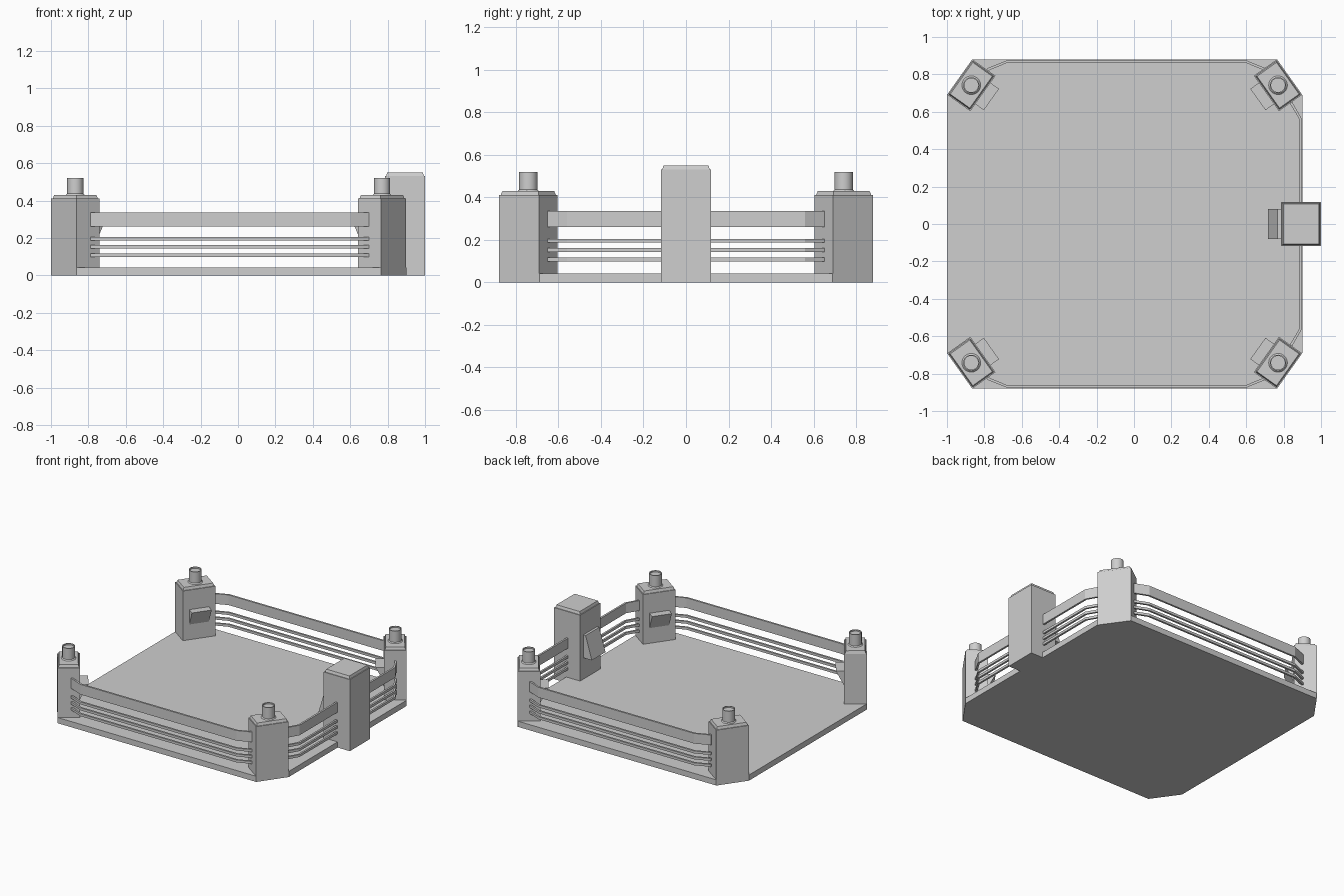
import bpy, bmesh, math
from mathutils import Matrix, Vector

if "Cube" in bpy.data.objects:
    bpy.data.objects.remove(bpy.data.objects["Cube"], do_unlink=True)

grey = bpy.data.materials.new("light_grey")
grey.use_nodes = True
grey.diffuse_color = (0.62, 0.62, 0.62, 1)
grey.node_tree.nodes["Principled BSDF"].inputs["Base Color"].default_value = (0.62, 0.62, 0.62, 1)

MID_X = -0.05  # centre of the floor


def finish(name, bm, matrix=Matrix()):
    bm.transform(matrix)
    bmesh.ops.recalc_face_normals(bm, faces=bm.faces[:])
    mesh = bpy.data.meshes.new(name)
    bm.to_mesh(mesh)
    bm.free()
    mesh.materials.append(grey)
    obj = bpy.data.objects.new(name, mesh)
    bpy.context.collection.objects.link(obj)
    return obj


def loft(bm, lower, upper):
    """Closed solid between two matching loops of points."""
    a = [bm.verts.new(p) for p in lower]
    b = [bm.verts.new(p) for p in upper]
    bm.faces.new(a)
    bm.faces.new(b)
    for i in range(len(a)):
        j = (i + 1) % len(a)
        bm.faces.new((a[i], a[j], b[j], b[i]))


def rect(hx, hy, z):
    return [(-hx, -hy, z), (hx, -hy, z), (hx, hy, z), (-hx, hy, z)]


def pillar(name, hx, hy, top, matrix):
    """Box with a thin bevelled cap."""
    bm = bmesh.new()
    loft(bm, rect(hx, hy, 0), rect(hx, hy, top))
    loft(bm, rect(hx - 0.006, hy - 0.006, top), rect(hx - 0.012, hy - 0.012, top + 0.02))
    return finish(name, bm, matrix)


def console(name, profile, half_width, matrix):
    """Wedge with an x-z profile, extruded sideways."""
    bm = bmesh.new()
    loft(bm, [(x, -half_width, z) for x, z in profile], [(x, half_width, z) for x, z in profile])
    return finish(name, bm, matrix)


def rail(name, path, z0, z1, thick=0.014):
    """Flat strip that follows an open path in plan."""
    pts = [Vector(p) for p in path]
    bm = bmesh.new()
    rings = []
    for i, p in enumerate(pts):
        d = (pts[min(i + 1, len(pts) - 1)] - pts[max(i - 1, 0)]).normalized()
        n = Vector((-d.y, d.x)) * thick / 2
        rings.append([bm.verts.new((q.x, q.y, z))
                      for q, z in ((p - n, z0), (p + n, z0), (p + n, z1), (p - n, z1))])
    for a, b in zip(rings, rings[1:]):
        for i in range(4):
            j = (i + 1) % 4
            bm.faces.new((a[i], a[j], b[j], b[i]))
    bm.faces.new(rings[0])
    bm.faces.new(rings[-1])
    return finish(name, bm)


# Floor slab with clipped corners
outline = [(0.95, -0.69), (0.95, 0.69), (0.815, 0.88), (-0.815, 0.88),
           (-0.95, 0.69), (-0.95, -0.69), (-0.815, -0.88), (0.815, -0.88)]
bm = bmesh.new()
loft(bm, [(x + MID_X, y, 0) for x, y in outline], [(x + MID_X, y, 0.042) for x, y in outline])
finish("floor", bm)

# Corner posts, each with a round stub and a console facing inward
stub_profile = [(0.05, 0.43), (0.043, 0.437), (0.043, 0.52), (0.037, 0.52), (0.037, 0.51), (0, 0.51)]
for sx, side in ((-1, "right"), (1, "left")):
    for sy, end in ((-1, "front"), (1, "back")):
        label = f"{end}_{side}"
        place = (Matrix.Translation((MID_X + sx * 0.82, sy * 0.742, 0))
                 @ Matrix.Rotation(math.atan2(-sy * 0.58, -sx * 0.815), 4, 'Z'))
        pillar(label + "_post", 0.076, 0.116, 0.41, place)
        console(label + "_console", [(0.07, 0.265), (0.132, 0.265), (0.076, 0.155), (0.07, 0.155)],
                0.07, place)
        bm = bmesh.new()
        verts = [bm.verts.new((r, 0, z)) for r, z in stub_profile]
        edges = [bm.edges.new(pair) for pair in zip(verts, verts[1:])]
        bmesh.ops.spin(bm, geom=verts + edges, cent=(0, 0, 0), axis=(0, 0, 1),
                       angle=math.tau, steps=32)
        bmesh.ops.remove_doubles(bm, verts=bm.verts[:], dist=0.0001)
        stub = finish(label + "_stub", bm, place)
        bpy.ops.object.select_all(action='DESELECT')
        stub.select_set(True)
        bpy.context.view_layer.objects.active = stub
        bpy.ops.object.shade_smooth_by_angle(angle=math.radians(35))

# Tall tower in the middle of the railed side
tower_place = Matrix.Translation((0.893, 0, 0))
pillar("tower", 0.107, 0.118, 0.53, tower_place)
console("tower_console", [(-0.1, 0.37), (-0.125, 0.37), (-0.177, 0.2), (-0.1, 0.2)], 0.08, tower_place)

# Rails on three sides: one broad band over three thin bars
paths = {
    "front": [(-0.785, -0.825), (-0.68, -0.868), (0.6, -0.868), (0.705, -0.825)],
    "back": [(-0.785, 0.825), (-0.68, 0.868), (0.6, 0.868), (0.705, 0.825)],
    "left": [(0.84, -0.648), (0.891, -0.56), (0.891, 0.56), (0.84, 0.648)],
}
for side, path in paths.items():
    rail(side + "_band", path, 0.26, 0.335)
    for i in range(3):
        z = 0.108 + i * 0.044
        rail(f"{side}_bar_{i + 1}", path, z - 0.009, z + 0.009)
